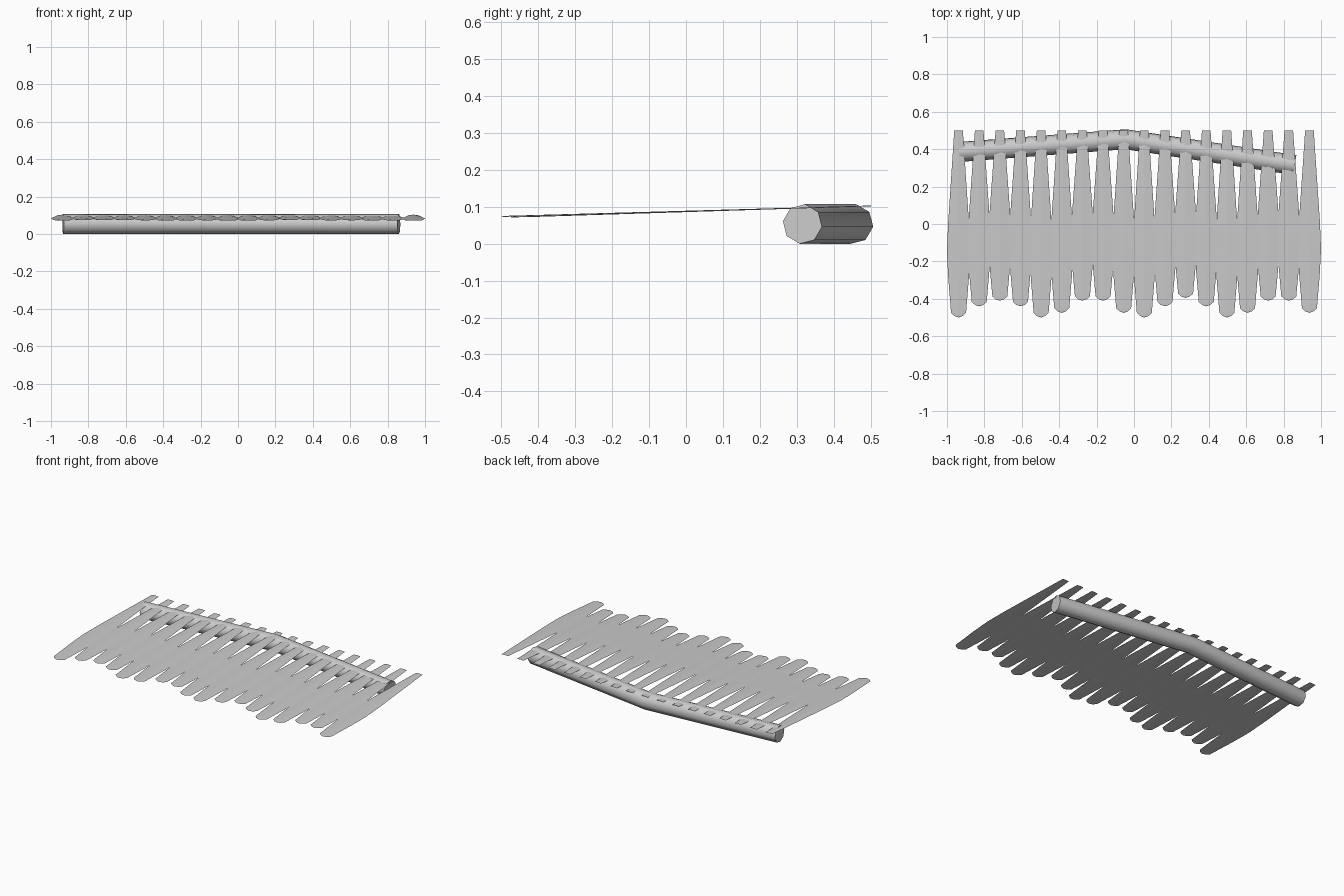
import bpy, bmesh, math, random
from mathutils import Vector

if "Cube" in bpy.data.objects:
    bpy.data.objects.remove(bpy.data.objects["Cube"])

random.seed(4)


def make_object(name, bm):
    mesh = bpy.data.meshes.new(name)
    bm.to_mesh(mesh)
    bm.free()
    obj = bpy.data.objects.new(name, mesh)
    bpy.context.collection.objects.link(obj)
    return obj


# bent eight-sided branch along the back
def branch():
    bm = bmesh.new()
    path = [Vector((-0.935, 0.385, 0.053)), Vector((-0.045, 0.453, 0.053)),
            Vector((0.86, 0.315, 0.053))]
    rings = []
    for i, p in enumerate(path):
        d = (path[min(i + 1, 2)] - path[max(i - 1, 0)]).normalized()
        side = Vector((-d.y, d.x, 0))
        ring = []
        for k in range(8):
            a = math.radians(-8 + 45 * k)
            ring.append(bm.verts.new(p + 0.054 * (side * math.cos(a) + Vector((0, 0, math.sin(a))))))
        rings.append(ring)
    for r0, r1 in zip(rings, rings[1:]):
        for k in range(8):
            bm.faces.new((r0[k], r0[(k + 1) % 8], r1[(k + 1) % 8], r1[k]))
    bm.faces.new(rings[0])
    bm.faces.new(rings[-1])
    bmesh.ops.recalc_face_normals(bm, faces=bm.faces[:])
    for f in bm.faces:
        f.smooth = len(f.verts) == 4
    make_object("branch", bm)


# thin leaf blade: half width and distance along the blade, tail to tip
OUTLINE = [(0.023, 0), (0.056, 0.5), (0.062, 0.65), (0.055, 0.79), (0.040, 0.975), (0.022, 0.992)]


def leaf(i, x, tip):
    bm = bmesh.new()
    length = 0.5 - tip
    drop = random.uniform(0.028, 0.032)
    rows = []
    for w, t in OUTLINE:
        y, z = 0.5 - length * t, 0.101 - drop * length * t
        rows.append([bm.verts.new((x + s * w, y, z + (0.002 if s == 0 else 0)))
                     for s in (-1, 0, 1)])
    end = bm.verts.new((x, tip, 0.101 - drop * length))
    for a, b in zip(rows, rows[1:]):
        for k in (0, 1):
            bm.faces.new((a[k], b[k], b[k + 1], a[k + 1]))
    for k in (0, 1):
        bm.faces.new((rows[-1][k], end, rows[-1][k + 1]))
    make_object(f"leaf_{i + 1}", bm)


branch()
TIPS = [-0.50, -0.44, -0.41, -0.44, -0.50, -0.475, -0.41, -0.41, -0.475,
        -0.50, -0.44, -0.395, -0.44, -0.50, -0.475, -0.41, -0.41, -0.475]
for i, tip in enumerate(TIPS):
    leaf(i, -0.938 + i * 1.876 / 17, tip)
